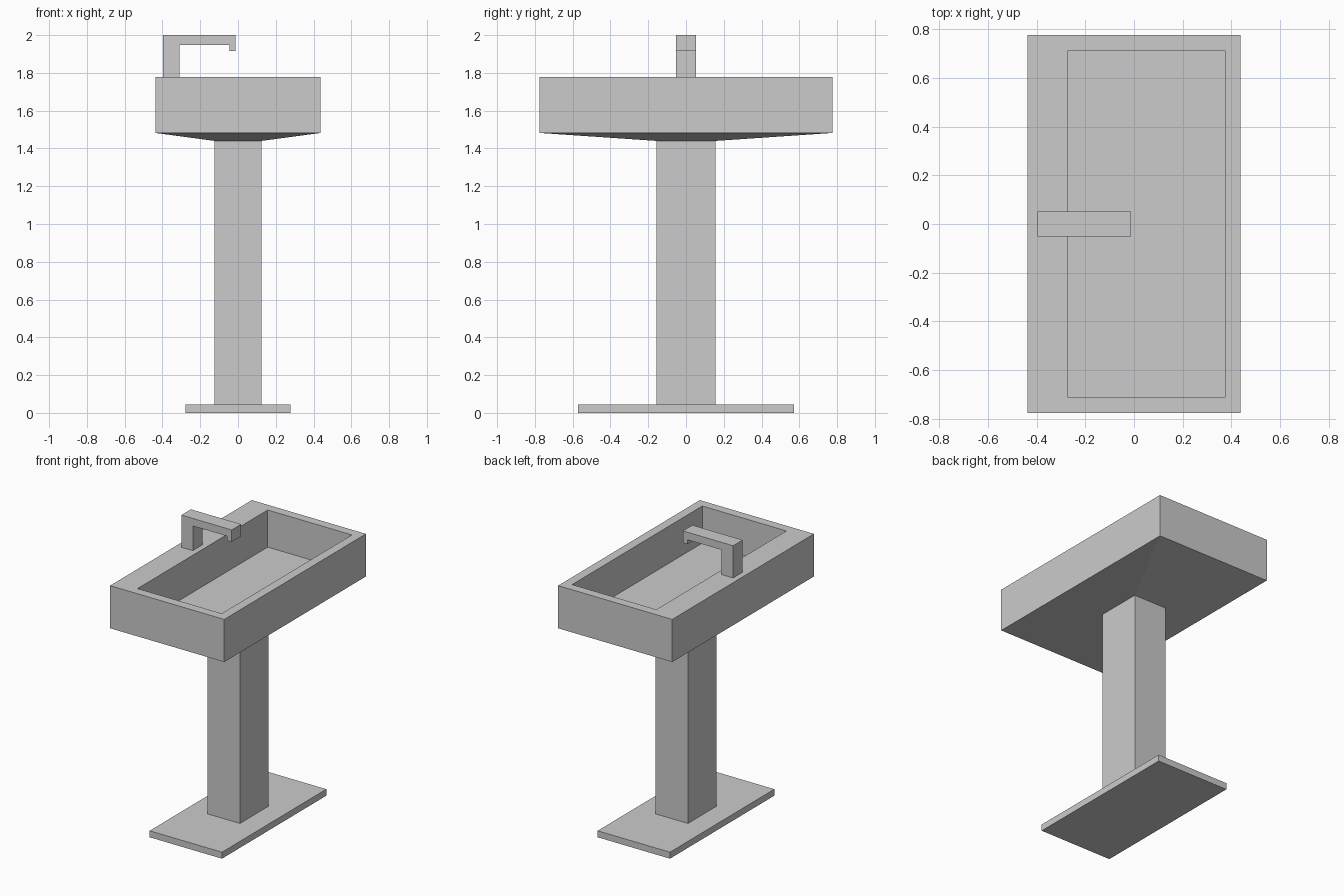
import bpy
import bmesh

if "Cube" in bpy.data.objects:
    bpy.data.objects.remove(bpy.data.objects["Cube"])


def finish(name, bm):
    bmesh.ops.recalc_face_normals(bm, faces=bm.faces)
    mesh = bpy.data.meshes.new(name)
    bm.to_mesh(mesh)
    bm.free()
    obj = bpy.data.objects.new(name, mesh)
    bpy.context.collection.objects.link(obj)
    return obj


def ring_solid(name, rings):
    """Closed solid skinned through rectangular rings (x0, x1, half_y, z)."""
    bm = bmesh.new()
    loops = [[bm.verts.new((x, y, z)) for x, y in
              ((x0, -hy), (x1, -hy), (x1, hy), (x0, hy))]
             for x0, x1, hy, z in rings]
    for a, b in zip(loops, loops[1:]):
        for i in range(4):
            j = (i + 1) % 4
            bm.faces.new((a[i], a[j], b[j], b[i]))
    bm.faces.new(loops[0][::-1])
    bm.faces.new(loops[-1])
    return finish(name, bm)


def extruded_profile(name, profile, half_y):
    """Extrude an xz outline symmetrically along y."""
    bm = bmesh.new()
    face = bm.faces.new([bm.verts.new((x, -half_y, z)) for x, z in profile])
    ext = bmesh.ops.extrude_face_region(bm, geom=[face])
    moved = [v for v in ext["geom"] if isinstance(v, bmesh.types.BMVert)]
    bmesh.ops.translate(bm, verts=moved, vec=(0, 2 * half_y, 0))
    return finish(name, bm)


# Floor plate and pedestal column
ring_solid("base_plate", [(-0.277, 0.277, 0.571, 0), (-0.277, 0.277, 0.571, 0.045)])
ring_solid("pedestal_column", [(-0.125, 0.125, 0.157, 0.03), (-0.125, 0.125, 0.157, 1.46)])

# Basin: tapered underside, outer walls, rim, inner walls, floor
ring_solid("basin", [
    (-0.125, 0.125, 0.157, 1.44),
    (-0.437, 0.437, 0.775, 1.482),
    (-0.437, 0.437, 0.775, 1.777),
    (-0.271, 0.374, 0.712, 1.777),
    (-0.271, 0.374, 0.712, 1.52),
])

# Square-section tap with a short downturned spout
extruded_profile("tap", [
    (-0.397, 1.777), (-0.31, 1.777), (-0.31, 1.948), (-0.046, 1.948),
    (-0.046, 1.917), (-0.012, 1.917), (-0.012, 2.0), (-0.397, 2.0),
], 0.052)
